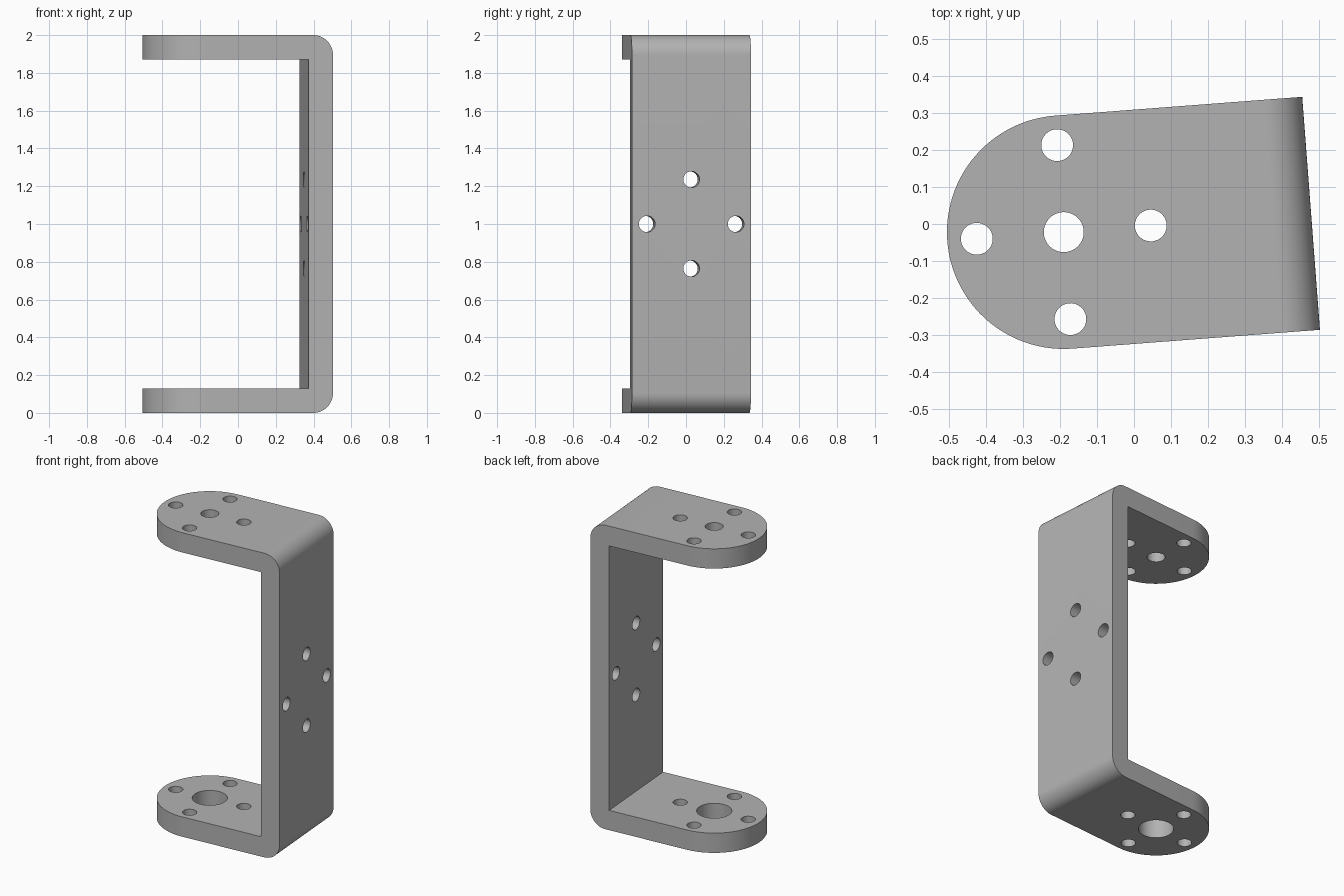
import bpy
import math
from mathutils import Matrix, Vector

if "Cube" in bpy.data.objects:
    bpy.data.objects.remove(bpy.data.objects["Cube"], do_unlink=True)

HEIGHT, THICK, RADIUS, BEND = 2.0, 0.13, 0.316, 0.105
WALL = 0.671                      # outer wall face, measured from the pivot axis
PITCH, SMALL = 0.236, 0.043       # bolt circle radius and bolt hole radius
PLACE = Matrix.Translation((-0.19, -0.022, 0)) @ Matrix.Rotation(math.radians(4.35), 4, "Z")


def arc(cx, cy, r, start, end, steps):
    angles = [math.radians(start + (end - start) * i / steps) for i in range(steps + 1)]
    return [(cx + r * math.cos(a), cy + r * math.sin(a)) for a in angles]


def prism(name, outline, vector, to_3d):
    """Extrude a flat outline along a vector."""
    base = [Vector(to_3d(u, v)) for u, v in outline]
    n = len(base)
    verts = base + [p + Vector(vector) for p in base]
    faces = [list(range(n))[::-1], list(range(n, 2 * n))]
    faces += [(i, (i + 1) % n, (i + 1) % n + n, i + n) for i in range(n)]
    mesh = bpy.data.meshes.new(name)
    mesh.from_pydata(verts, [], faces)
    obj = bpy.data.objects.new(name, mesh)
    bpy.context.collection.objects.link(obj)
    bpy.context.view_layer.objects.active = obj
    bpy.ops.object.select_all(action="DESELECT")
    obj.select_set(True)
    bpy.ops.object.mode_set(mode="EDIT")
    bpy.ops.mesh.select_all(action="SELECT")
    bpy.ops.mesh.normals_make_consistent(inside=False)
    bpy.ops.object.mode_set(mode="OBJECT")
    return obj


def carve(target, cutter, operation):
    mod = target.modifiers.new(cutter.name, "BOOLEAN")
    mod.operation, mod.solver, mod.object = operation, "EXACT", cutter
    bpy.ops.object.select_all(action="DESELECT")
    target.select_set(True)
    bpy.context.view_layer.objects.active = target
    bpy.ops.object.modifier_apply(modifier=mod.name)
    bpy.data.objects.remove(cutter, do_unlink=True)


def hole_up(x, y, r, z):
    """Vertical hole through the flange centred at height z."""
    cutter = prism("hole_cutter", arc(x, y, r, 0, 352.5, 47), (0, 0, THICK * 2),
                   lambda u, v: (u, v, z - THICK))
    carve(bracket, cutter, "DIFFERENCE")


def hole_across(y, z):
    """Hole through the upright wall."""
    cutter = prism("hole_cutter", arc(y, z, SMALL, 0, 352.5, 47), (THICK * 2, 0, 0),
                   lambda u, v: (WALL - THICK * 1.5, u, v))
    carve(bracket, cutter, "DIFFERENCE")


# Bent U-shaped strip with rounded outer corners
end, inner = -RADIUS - 0.1, WALL - THICK
profile = [(end, 0)]
profile += arc(WALL - BEND, BEND, BEND, -90, 0, 14)
profile += arc(WALL - BEND, HEIGHT - BEND, BEND, 0, 90, 14)
profile += [(end, HEIGHT), (end, HEIGHT - THICK), (inner, HEIGHT - THICK),
            (inner, THICK), (end, THICK)]
bracket = prism("u_bracket", profile, (0, 4 * RADIUS, 0), lambda u, v: (u, -2 * RADIUS, v))

# Footprint with a round end trims the flanges and sets the width
footprint = arc(0, 0, RADIUS, 90, 270, 64) + [(1, -RADIUS), (1, RADIUS)]
carve(bracket, prism("footprint_cutter", footprint, (0, 0, HEIGHT + 1),
                     lambda u, v: (u, v, -0.5)), "INTERSECT")

# Flange holes: a small pivot on top, a wide one below, four bolt holes each
for z, pivot in ((THICK / 2, 0.105), (HEIGHT - THICK / 2, 0.054)):
    hole_up(0, 0, pivot, z)
    for dx, dy in ((1, 0), (-1, 0), (0, 1), (0, -1)):
        hole_up(dx * PITCH, dy * PITCH, SMALL, z)

# Wall holes
for dy, dz in ((1, 0), (-1, 0), (0, 1), (0, -1)):
    hole_across(dy * PITCH, HEIGHT / 2 + dz * PITCH)

bracket.data.transform(PLACE)

# Plain grey metal
grey = bpy.data.materials.new("grey_metal")
grey.use_nodes = True
colour = (0.45, 0.45, 0.45, 1)
grey.diffuse_color = colour
grey.node_tree.nodes["Principled BSDF"].inputs["Base Color"].default_value = colour
bracket.data.materials.clear()
bracket.data.materials.append(grey)
for face in bracket.data.polygons:
    face.material_index = 0

bpy.ops.object.select_all(action="DESELECT")
bracket.select_set(True)
bpy.context.view_layer.objects.active = bracket
bpy.ops.object.shade_smooth_by_angle(angle=math.radians(30))
